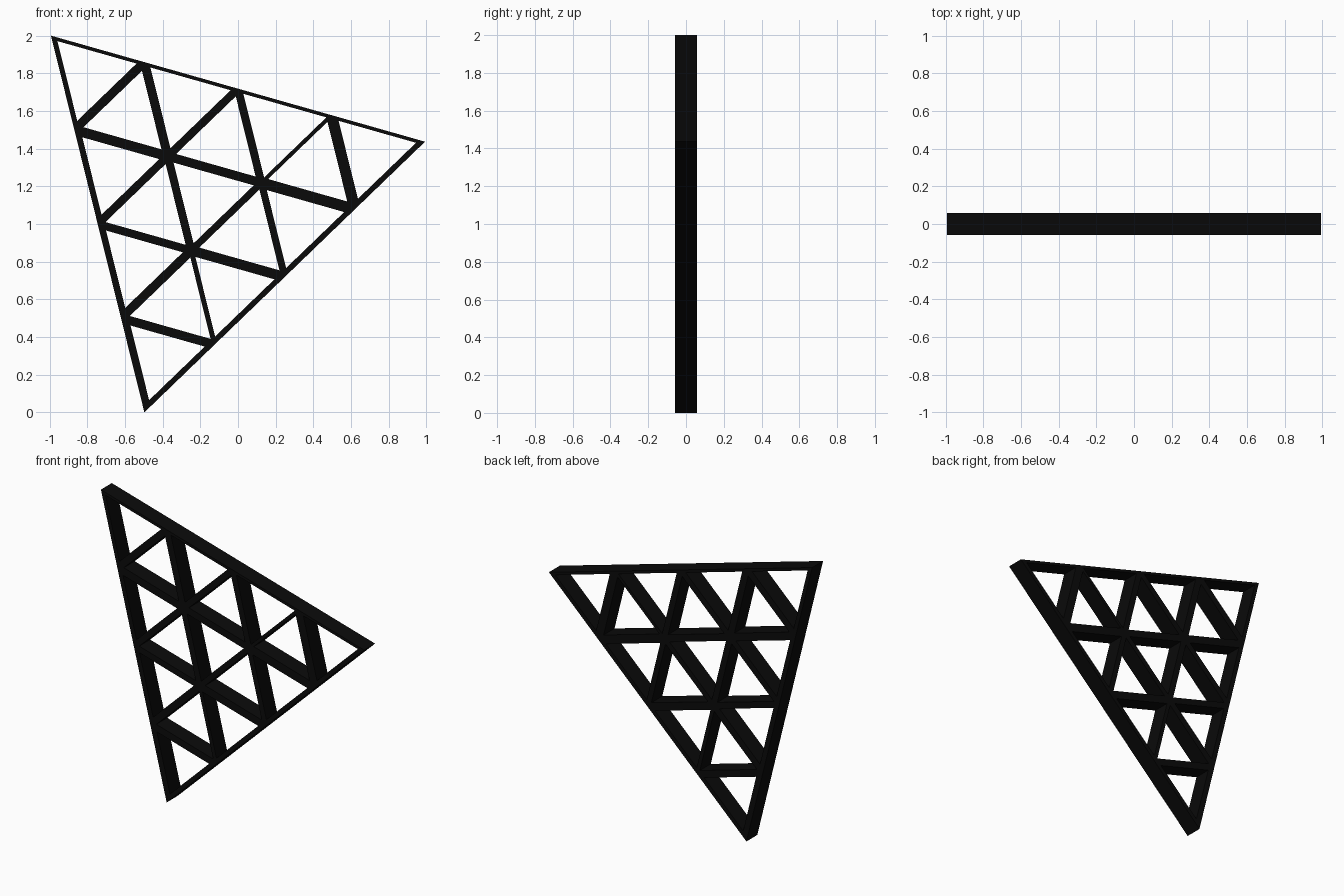
import bpy, bmesh
from mathutils import Vector

if "Cube" in bpy.data.objects:
    bpy.data.objects.remove(bpy.data.objects["Cube"])

# Outer corners of the panel (x, z), half depth and subdivisions
A, B, C = Vector((-0.993, 2.0)), Vector((0.993, 1.437)), Vector((-0.497, 0.0))
D, N = 0.0585, 4
PX = 0.0053

# Bar widths (outer bars listed double, since only half lies inside the panel)
ALONG_TOP = [[7, 7, 7, 7], [10, 9, 11], [8, 10], [9]]        # [j][i]
ALONG_LEFT = [[10, 12, 13, 15], [9, 8, 5], [8, 7], [11]]     # [i][j]
ALONG_RIGHT = [[9], [8, 8], [9, 7, 4], [11, 11, 11, 11]]     # [i+j][i]


def node(i, j):
    return A + (B - A) * (i / N) + (C - A) * (j / N)


def half(p, q):
    """Half width of the bar joining two lattice nodes."""
    i, j = min(p[0], q[0]), min(p[1], q[1])
    if p[1] == q[1]:
        w = ALONG_TOP[j][i]
    elif p[0] == q[0]:
        w = ALONG_LEFT[i][j]
    else:
        w = ALONG_RIGHT[i + j][i]
    return w * PX / 2


def on_border(p, q):
    return (p[0] == q[0] == 0) or (p[1] == q[1] == 0) or (sum(p) == sum(q) == N)


bm = bmesh.new()


def quad(a, b, ya, yb, c=None, d=None):
    pts = [(a, ya), (b, ya), (d or b, yb), (c or a, yb)] 
    bm.faces.new([bm.verts.new((p.x, y, p.y)) for p, y in pts])


def cell(ids):
    """One triangular cell: front and back rims, hole walls, outer walls."""
    v = [node(*k) for k in ids]
    e1, e2 = v[1] - v[0], v[2] - v[0]
    area2 = abs(e1.x * e2.y - e1.y * e2.x)
    t = []
    for k in range(3):
        p, q = (k + 1) % 3, (k + 2) % 3
        t.append(half(ids[p], ids[q]) * (v[q] - v[p]).length / area2)
    hole = []
    for k in range(3):
        p, q = (k + 1) % 3, (k + 2) % 3
        hole.append(v[k] * (1 - t[p] - t[q]) + v[p] * t[p] + v[q] * t[q])
    for k in range(3):
        n = (k + 1) % 3
        for y in (-D, D):
            quad(v[k], v[n], y, y, hole[k], hole[n])
        quad(hole[k], hole[n], -D, D)
        if on_border(ids[k], ids[n]):
            quad(v[k], v[n], -D, D)


# Upward and downward cells of the triangular lattice
for i in range(N):
    for j in range(N - i):
        cell([(i, j), (i + 1, j), (i, j + 1)])
        if i + j < N - 1:
            cell([(i + 1, j), (i + 1, j + 1), (i, j + 1)])

bmesh.ops.remove_doubles(bm, verts=bm.verts, dist=1e-5)
bmesh.ops.recalc_face_normals(bm, faces=bm.faces)
mesh = bpy.data.meshes.new("triangular_truss_panel")
bm.to_mesh(mesh)
bm.free()
panel = bpy.data.objects.new("triangular_truss_panel", mesh)
bpy.context.collection.objects.link(panel)

# Near-black finish
mat = bpy.data.materials.new("black")
mat.diffuse_color = (0.003, 0.003, 0.003, 1)
mat.use_nodes = True
mat.node_tree.nodes["Principled BSDF"].inputs["Base Color"].default_value = mat.diffuse_color
mesh.materials.append(mat)
